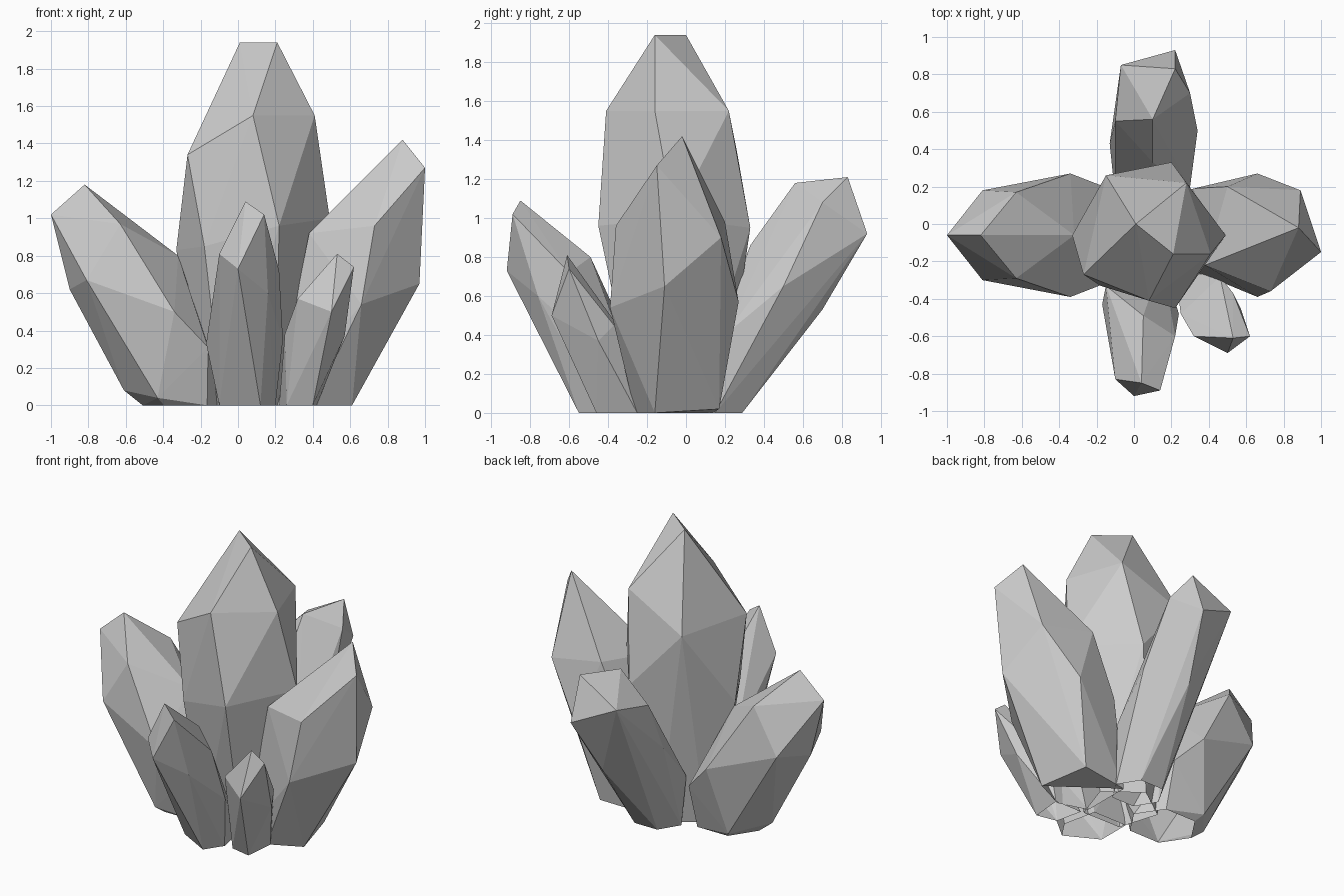
import bpy, bmesh
from math import cos, sin, tau
from mathutils import Vector


def ring(x, y, rx, ry, sides=6, turn=0.0):
    """Flat polygon foot on the ground."""
    return [(x + rx * cos(tau * i / sides + turn), y + ry * sin(tau * i / sides + turn), 0)
            for i in range(sides)]


def mirrored(points, y0):
    """Copies side points across the plane y = y0."""
    return points + [(x, 2 * y0 - y, z) for x, y, z in points]


def crystal(name, *sections):
    """Wraps flat facets around foot, belly, shoulder and tip sections; open underneath."""
    bm = bmesh.new()
    for section in sections:
        for p in section:
            bm.verts.new(Vector(p))
    bmesh.ops.convex_hull(bm, input=bm.verts[:])
    loose = [v for v in bm.verts if not v.link_faces]
    bmesh.ops.delete(bm, geom=loose, context='VERTS')
    bmesh.ops.recalc_face_normals(bm, faces=bm.faces[:])
    under = [f for f in bm.faces if all(v.co.z < 0.005 for v in f.verts)]
    bmesh.ops.delete(bm, geom=under, context='FACES')
    mesh = bpy.data.meshes.new(name)
    bm.to_mesh(mesh)
    bm.free()
    obj = bpy.data.objects.new(name, mesh)
    bpy.context.collection.objects.link(obj)
    return obj


# tall middle crystal
crystal("center_crystal",
        ring(0.06, -0.05, 0.24, 0.24, 5, 0.3),
        [(0.49, -0.06, 1.0), (0.22, -0.45, 0.96), (-0.18, -0.33, 0.85),
         (-0.33, -0.06, 0.83), (0.2, 0.33, 0.95)],
        [(0.41, -0.16, 1.55), (0.08, -0.41, 1.55), (-0.27, -0.27, 1.34),
         (-0.15, 0.26, 1.35), (0.28, 0.22, 1.55)],
        [(0.01, 0, 1.94), (0.21, -0.16, 1.94)])

# left crystal, symmetric front to back
crystal("left_crystal",
        ring(-0.28, -0.06, 0.23, 0.2),
        [(-0.61, -0.06, 0.08), (-0.9, -0.06, 0.62), (-0.32, -0.06, 0.8), (-0.26, -0.06, 0.62)],
        mirrored([(-0.43, 0.16, 0.04), (-0.34, 0.27, 0.5), (-0.16, 0.2, 0.31),
                  (-0.81, 0.18, 0.67), (-0.63, 0.17, 0.97)], -0.06),
        [(-1.0, -0.06, 1.02), (-0.82, -0.06, 1.18)])

# right crystal
crystal("right_crystal",
        [(0.61, -0.16, 0), (0.53, 0.17, 0.02), (0.2, 0.14, 0), (0.2, -0.2, 0), (0.4, -0.26, 0)],
        [(0.97, -0.11, 0.65), (0.66, -0.39, 0.54), (0.66, 0.27, 0.57),
         (0.34, -0.2, 0.6), (0.32, 0.19, 0.58)],
        [(0.73, -0.36, 0.96), (0.38, -0.22, 0.92), (0.5, 0.2, 0.98), (0.89, 0.18, 0.9)],
        [(0.88, -0.02, 1.42), (1.0, -0.15, 1.27)])

# back crystal
crystal("back_crystal",
        ring(0.1, 0.15, 0.17, 0.16),
        [(0.34, 0.5, 0.65), (-0.13, 0.43, 0.65), (0.14, 0.7, 0.53), (0.1, 0.33, 0.86),
         (0.3, 0.2, 0.4), (-0.1, 0.14, 0.34)],
        [(-0.1, 0.55, 0.98), (0.3, 0.7, 1.08), (-0.07, 0.85, 1.05), (0.22, 0.93, 0.92)],
        [(0.22, 0.83, 1.21), (0.1, 0.56, 1.18)])

# front crystal
crystal("front_crystal",
        [(-0.1, -0.43, 0), (0.12, -0.55, 0), (0.2, -0.43, 0), (0.15, -0.2, 0), (-0.1, -0.2, 0)],
        [(-0.17, -0.43, 0.33), (0.24, -0.48, 0.35), (0.16, -0.76, 0.6), (-0.15, -0.33, 0.45)],
        [(-0.1, -0.83, 0.81), (0, -0.92, 0.73), (0.22, -0.6, 0.72), (0.05, -0.49, 0.8)],
        [(0.04, -0.85, 1.09), (0.14, -0.89, 1.02)])

# small crystal at the front right
crystal("small_crystal",
        [(0.4, -0.46, 0), (0.26, -0.43, 0), (0.22, -0.25, 0), (0.42, -0.25, 0)],
        [(0.25, -0.48, 0.38), (0.57, -0.45, 0.37), (0.46, -0.28, 0.35), (0.5, -0.69, 0.5)],
        [(0.32, -0.6, 0.57), (0.53, -0.37, 0.45)],
        [(0.53, -0.61, 0.81), (0.62, -0.6, 0.74)])
